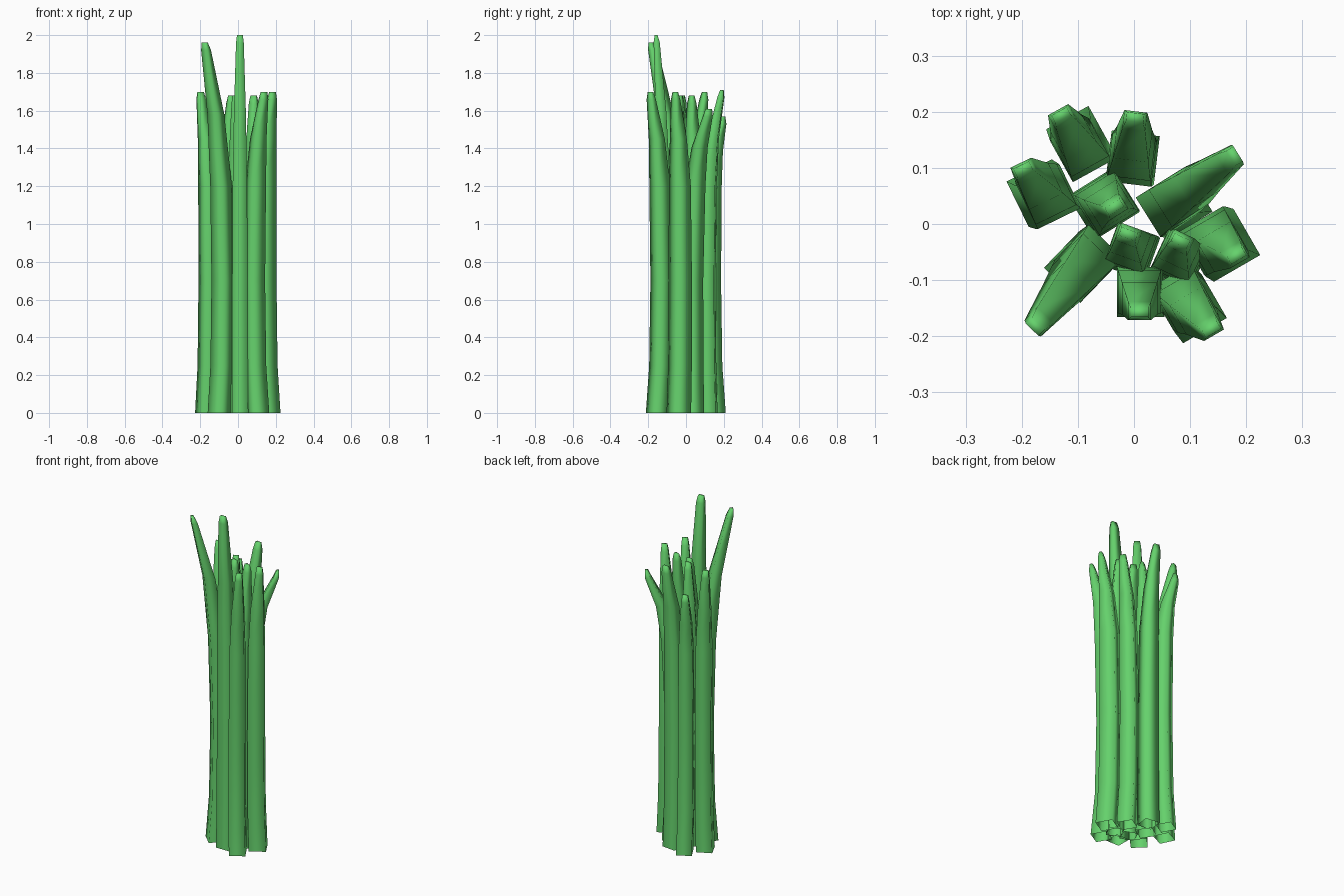
import bpy, bmesh, math
from mathutils import Vector

cube = bpy.data.objects.get("Cube")
if cube:
    bpy.data.objects.remove(cube, do_unlink=True)

# Fresh green used on every stalk
green = bpy.data.materials.new("stalk_green")
green.use_nodes = True
colour = (0.13, 0.64, 0.15, 1)
green.diffuse_color = colour
green.node_tree.nodes["Principled BSDF"].inputs["Base Color"].default_value = colour


def stalk(name, base, waist, tip, height, angle, width=0.085, lean=0.1):
    """Loft a hollow square stalk, open at the base, up to a chisel tip."""
    base, waist, tip = Vector(base), Vector(waist), Vector(tip)
    bend = waist.lerp(tip, lean)
    # The chisel thins along the side axis closest to the lean
    out = tip - waist
    turn = math.radians(angle)
    quarter = math.pi / 2
    side = turn + quarter * round((math.atan2(out.y, out.x) - turn) / quarter)
    axis = Vector((math.cos(side), math.sin(side)))
    # Centre, height, width and thinness of each cross-section
    rings = [
        (base, 0, width, 1),
        (base.lerp(waist, 0.75), 0.25, width * 0.97, 1),
        (waist, 0.7, width * 0.95, 1),
        (bend, 1.2, width * 0.9, 1),
        (bend.lerp(tip, 0.32), 1.2 + (height - 1.2) * 0.5, width * 0.74, 0.9),
        (bend.lerp(tip, 0.92), height - 0.04, 0.041, 0.8),
        (tip, height, 0.031, 0.5),
    ]
    bm = bmesh.new()
    loops = []
    for centre, z, size, thin in rings:
        loop = []
        for k in range(4):
            a = turn + quarter * (k + 0.5)
            corner = Vector((math.cos(a), math.sin(a))) * size / math.sqrt(2)
            corner -= axis * corner.dot(axis) * (1 - thin)
            loop.append(bm.verts.new((*(centre + corner), z)))
        loops.append(loop)
    for low, high in zip(loops, loops[1:]):
        for k in range(4):
            n = (k + 1) % 4
            bm.faces.new((low[k], low[n], high[n], high[k])).smooth = True
    # Rounded tip
    bm.faces.new(loops[-1]).smooth = True
    mesh = bpy.data.meshes.new(name)
    bm.to_mesh(mesh)
    bm.free()
    mesh.materials.append(green)
    bpy.context.collection.objects.link(bpy.data.objects.new(name, mesh))


# Front group
stalk("front_stalk", (0.012, -0.123), (0.01, -0.117), (0.01, -0.158), 2.0, 0)
stalk("front_left_stalk", (0.104, -0.151), (0.085, -0.13), (0.138, -0.188), 1.7, 30, 0.09, 0.15)
stalk("front_right_stalk", (-0.097, -0.077), (-0.08, -0.062), (-0.176, -0.183), 1.96, 46, 0.09)

# Side group
stalk("left_stalk", (0.16, -0.038), (0.142, -0.03), (0.183, -0.057), 1.7, 30, 0.095)
stalk("right_stalk", (-0.167, 0.055), (-0.152, 0.048), (-0.198, 0.098), 1.7, 26, 0.09)

# Inner group
stalk("inner_left_stalk", (0.08, -0.065), (0.08, -0.06), (0.083, -0.03), 1.68, -25, 0.08)
stalk("inner_front_stalk", (-0.005, -0.05), (-0.005, -0.045), (-0.01, -0.018), 1.68, -20, 0.08)
stalk("inner_right_stalk", (-0.055, 0.035), (-0.05, 0.038), (-0.035, 0.03), 1.68, 32, 0.092)

# Back group
stalk("back_left_stalk", (0.08, 0.036), (0.06, 0.034), (0.179, 0.121), 1.61, 32, 0.087, 0.17)
stalk("back_stalk", (-0.002, 0.119), (-0.005, 0.112), (0.002, 0.19), 1.71, -7, 0.086)
stalk("back_right_stalk", (-0.098, 0.152), (-0.093, 0.13), (-0.13, 0.194), 1.57, 29, 0.086)
